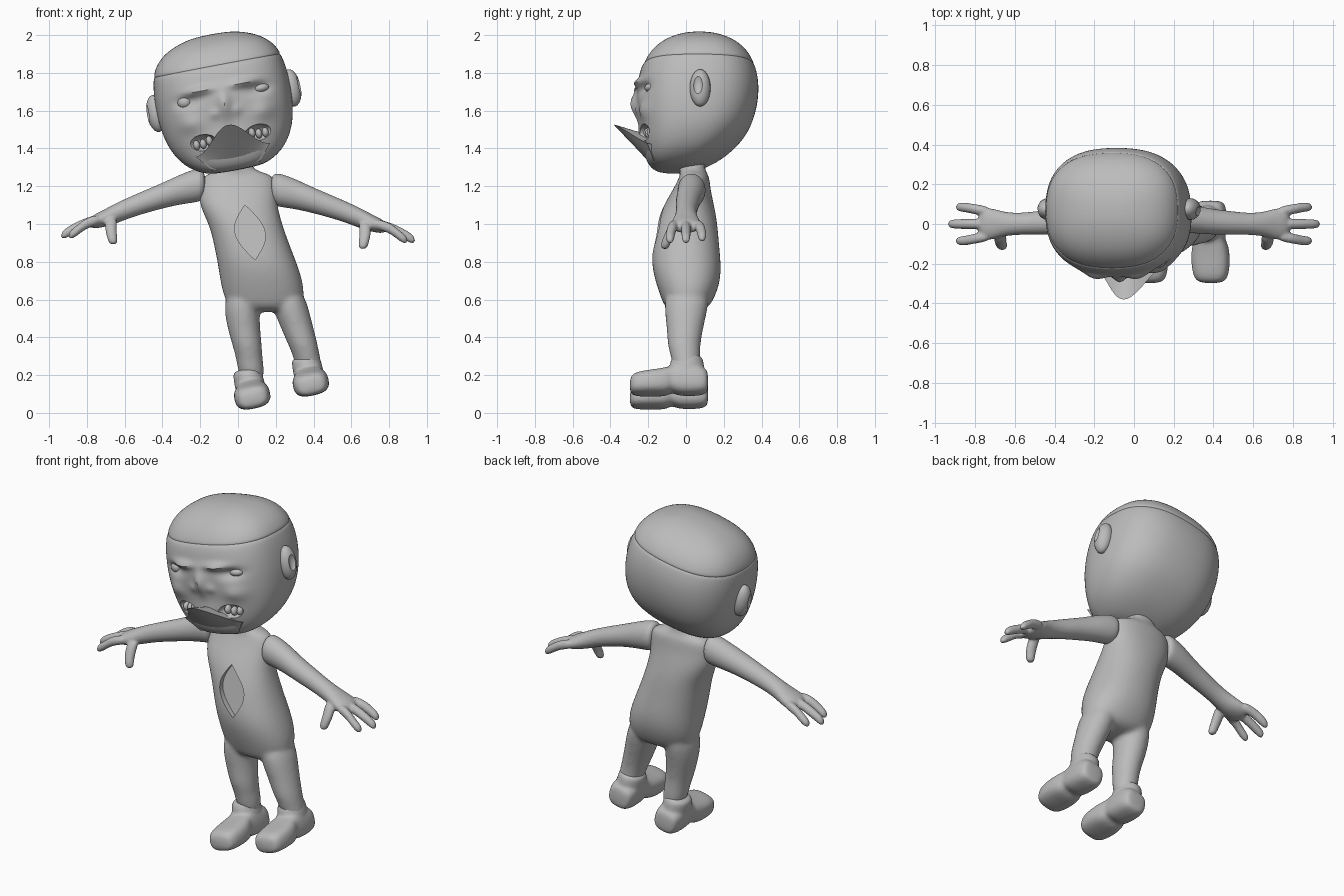
import bpy, bmesh, math
from math import sin, cos, pi, exp
from mathutils import Matrix, Vector

if "Cube" in bpy.data.objects:
    bpy.data.objects.remove(bpy.data.objects["Cube"])

grey = bpy.data.materials.new("plain grey")
grey.use_nodes = True
grey.diffuse_color = (0.5, 0.5, 0.5, 1)
grey.node_tree.nodes["Principled BSDF"].inputs["Base Color"].default_value = grey.diffuse_color


def loft(bm, axis, rings, n=20, power=2.0):
    """Closed tube of superellipse rings: (position, centre 1, centre 2, radius 1, radius 2)."""
    loops = []
    for p, c1, c2, r1, r2 in rings:
        loop = []
        for i in range(n):
            a = 2 * pi * i / n
            c, s = cos(a), sin(a)
            q1 = c1 + r1 * math.copysign(abs(c) ** (2 / power), c)
            q2 = c2 + r2 * math.copysign(abs(s) ** (2 / power), s)
            co = {"x": (p, q1, q2), "y": (q1, p, q2), "z": (q1, q2, p)}[axis]
            loop.append(bm.verts.new(co))
        loops.append(loop)
    for a, b in zip(loops, loops[1:]):
        for i in range(n):
            j = (i + 1) % n
            bm.faces.new((a[i], a[j], b[j], b[i]))
    bm.faces.new(loops[0])
    bm.faces.new(loops[-1])


def ball(bm, centre, radii):
    m = Matrix.Translation(centre) @ Matrix.Diagonal((*radii, 1))
    bmesh.ops.create_uvsphere(bm, u_segments=20, v_segments=12, radius=1, matrix=m)


def make(name, bm, matrix=None):
    bmesh.ops.recalc_face_normals(bm, faces=bm.faces[:])
    if matrix:
        bm.transform(matrix)
    me = bpy.data.meshes.new(name)
    bm.to_mesh(me)
    bm.free()
    me.materials.append(grey)
    ob = bpy.data.objects.new(name, me)
    bpy.context.collection.objects.link(ob)
    return ob


def apply(ob, kind, **settings):
    bpy.ops.object.select_all(action="DESELECT")
    bpy.context.view_layer.objects.active = ob
    ob.select_set(True)
    mod = ob.modifiers.new(kind.lower(), kind)
    for key, value in settings.items():
        setattr(mod, key, value)
    bpy.ops.object.modifier_apply(modifier=mod.name)


def smooth(ob, angle=40):
    bpy.ops.object.select_all(action="DESELECT")
    bpy.context.view_layer.objects.active = ob
    ob.select_set(True)
    bpy.ops.object.shade_smooth_by_angle(angle=math.radians(angle))


def blend(ob, voxel, rounds):
    apply(ob, "SUBSURF", levels=2)
    apply(ob, "REMESH", mode="VOXEL", voxel_size=voxel)
    apply(ob, "SMOOTH", factor=0.5, iterations=rounds)


def cut(ob, cutter):
    cutter.hide_render = True
    apply(ob, "BOOLEAN", operation="DIFFERENCE", solver="EXACT", object=cutter)
    bpy.data.objects.remove(cutter)


# Torso, neck and legs blended into one skin
bm = bmesh.new()
loft(bm, "z", [
    (1.40, -.02, .03, .07, .07), (1.29, -.01, .03, .075, .07), (1.27, 0, .04, .15, .07),
    (1.25, 0, .045, .195, .08), (1.18, 0, .03, .207, .1), (1.1, .0, .015, .208, .135),
    (1.0, .04, .005, .195, .163), (.9, .07, 0, .2, .175), (.8, .1, 0, .21, .186),
    (.7, .125, .01, .22, .175), (.6, .14, .01, .215, .14), (.53, .15, 0, .17, .1)], 24, 2.2)
leg_sizes = [(.66, .01, .09, .12), (.55, 0, .096, .117), (.45, -.005, .087, .097),
             (.35, -.012, .078, .087), (.29, 0, .07, .076), (.15, .01, .07, .07)]
for centres in ((.03, .02, .03, .05, .06, .08), (.25, .28, .313, .348, .365, .40)):
    loft(bm, "z", [(z, x, y, rx, ry) for x, (z, y, rx, ry) in zip(centres, leg_sizes)])
body = make("body", bm)
blend(body, 0.013, 6)

# Pointed opening in the chest
bm = bmesh.new()
layers = [[], []]
for k in range(24):
    t = k / 12 if k < 12 else (24 - k) / 12
    side = 1 if k < 12 else -1
    x = .037 + .053 * t + side * .08 * sin(pi * t)
    z = 1.1 - .29 * t
    layers[0].append(bm.verts.new((x, -.4, z)))
    layers[1].append(bm.verts.new((x, -.095 - .2 * (1.1 - z), z)))
for k in range(24):
    j = (k + 1) % 24
    bm.faces.new((layers[0][k], layers[0][j], layers[1][j], layers[1][k]))
bm.faces.new(layers[0])
bm.faces.new(layers[1])
cut(body, make("chest_cutter", bm))
smooth(body)

# Arms with three fingers and a thumb
for name, side, lift in (("left_arm", 1, 0), ("right_arm", -1, .025)):
    bm = bmesh.new()
    loft(bm, "x", [
        (.17, .03, 1.185, .075, .085), (.22, .03, 1.18, .077, .092), (.3, .025, 1.16, .072, .082),
        (.4, .01, 1.125, .066, .069), (.5, .005, 1.09, .06, .062), (.58, 0, 1.06, .055, .057),
        (.66, 0, 1.025, .062, .055), (.72, 0, 1.0, .085, .045), (.79, 0, .98, .08, .034)], 16)
    for y0, y1, tip, drop in ((.062, .085, .9, .92), (0, 0, .94, .91), (-.06, -.085, .9, .91)):
        loft(bm, "x", [(.72, y0, 1.0, .028, .03), (.8, (y0 + y1) / 2, .985, .027, .03),
                       (tip - .05, y1, drop + .03, .026, .031), (tip, y1, drop, .022, .026)], 10)
    loft(bm, "z", [(1.02, .67, -.05, .035, .03), (.95, .675, -.085, .033, .03),
                   (.9, .665, -.108, .029, .027), (.865, .66, -.112, .024, .022)], 10)
    arm = make(name, bm, Matrix.Translation((0, 0, lift)) @ Matrix.Diagonal((side, 1, 1, 1)))
    if side < 0:
        arm.data.flip_normals()
    blend(arm, 0.008, 3)
    smooth(arm)

# Boots with a notch between heel and forefoot
for name, spot in (("right_boot", (.09, 0, .023)), ("left_boot", (.40, 0, .092))):
    bm = bmesh.new()
    loft(bm, "y", [
        (-.3, 0, .055, .065, .045), (-.26, 0, .063, .092, .063), (-.17, 0, .068, .1, .068),
        (-.1, 0, .075, .09, .075), (-.075, 0, .09, .075, .068), (-.045, 0, .09, .082, .09),
        (.05, 0, .085, .085, .085), (.1, 0, .078, .075, .07), (.118, 0, .075, .055, .05)], 20, 2.8)
    tilt = Matrix.Translation(spot) @ Matrix.Rotation(math.radians(-12.5), 4, "Y")
    loft(bm, "z", [(.05, 0, .01, .075, .085), (.13, 0, .002, .082, .1), (.19, 0, .005, .077, .087),
                   (.22, 0, .01, .07, .075)], 20)
    boot = make(name, bm, tilt)
    blend(boot, 0.009, 4)
    smooth(boot)

# Head, shaped in its own tilted frame
head_frame = Matrix.Translation((-.09, 0, 1.65)) @ Matrix.Rotation(math.radians(-10.7), 4, "Y")
MID = .015


def skull_rings(rows):
    return [(w, MID, (front + back) / 2, half, (back - front) / 2) for w, half, front, back in rows]


bm = bmesh.new()
loft(bm, "z", skull_rings([
    (-.375, .12, -.14, .02), (-.355, .19, -.19, .09), (-.3, .275, -.22, .2), (-.2, .335, -.24, .31),
    (-.1, .358, -.255, .36), (0, .366, -.265, .385), (.1, .362, -.258, .388), (.17, .35, -.242, .372),
    (.195, .34, -.225, .36), (.197, .3, -.2, .33)]), 24, 2.5)
head = make("head", bm)
apply(head, "SUBSURF", levels=3)

# Nose, brows, sockets, cheeks and muzzle: (across, height, spreads, push forward)
bumps = [(0, -.02, .035, .07, .035), (0, -.2, .12, .05, .015)]
for s in (-1, 1):
    bumps += [(s * .11, .075, .07, .022, .028), (s * .19, .03, .06, .03, -.03),
              (s * .2, -.09, .06, .045, .018), (s * .06, -.06, .025, .025, .012)]
for v in head.data.vertices:
    if v.co.y < 0:
        v.co.y -= sum(push * exp(-((v.co.x - MID - u) / su) ** 2 - ((v.co.z - w) / sw) ** 2)
                      for u, w, su, sw, push in bumps)

# Open mouth corners
for s in (-1, 1):
    bm = bmesh.new()
    ball(bm, (MID + s * .155, -.24, -.2), (.078, .075, .045))
    cut(head, make("mouth_cutter", bm))
head.data.transform(head_frame)
smooth(head)

# Skull cap
bm = bmesh.new()
loft(bm, "z", skull_rings([
    (.15, .31, -.19, .33), (.185, .342, -.225, .362), (.2, .342, -.224, .361), (.25, .318, -.195, .335),
    (.305, .26, -.14, .28), (.345, .16, -.05, .19), (.358, .07, .03, .11)]), 24, 2.5)
cap = make("skull_cap", bm, head_frame)
apply(cap, "SUBSURF", levels=2)
smooth(cap, 60)

# Ears with a hollow
for name, s in (("left_ear", 1), ("right_ear", -1)):
    bm = bmesh.new()
    ball(bm, (MID + s * .365, .075, 0), (.05, .055, .1))
    ear = make(name, bm)
    bm = bmesh.new()
    ball(bm, (MID + s * .425, .06, .01), (.03, .03, .06))
    cut(ear, make("ear_cutter", bm))
    ear.data.transform(head_frame)
    smooth(ear)

# Eyes and teeth
for name, s, radii in (("left_eye", 1, (.045, .04, .026)), ("right_eye", -1, (.04, .04, .036))):
    bm = bmesh.new()
    ball(bm, (MID + s * .205, -.18, .03), radii)
    smooth(make(name, bm, head_frame))
bm = bmesh.new()
for s in (-1, 1):
    for u, w in ((.115, -.195), (.15, -.205), (.185, -.205)):
        ball(bm, (MID + s * u, -.2 + .25 * (u - .115), w), (.018, .025, .026))
smooth(make("teeth", bm, head_frame))

# Lower lip pulled up into a forward point
bm = bmesh.new()
columns = []
for k in range(25):
    s = k / 12 - 1
    peak = cos(s * pi / 2) ** 2
    base = Vector((MID + .13 * s, -.17, -.35))
    edge = Vector((MID + .2 * s, -.205 - .175 * peak, -.265 + .135 * peak))
    inner = Vector((MID + .19 * s, -.17, -.275 + .08 * peak))
    rows = [base.lerp(edge, t / 4) for t in range(5)] + [edge.lerp(inner, t / 3) for t in (1, 2, 3)]
    columns.append([bm.verts.new(p) for p in rows])
for a, b in zip(columns, columns[1:]):
    for i in range(len(a)):
        j = (i + 1) % len(a)
        bm.faces.new((a[i], b[i], b[j], a[j]))
bm.faces.new(columns[0])
bm.faces.new(columns[-1])
smooth(make("lower_lip", bm, head_frame))
